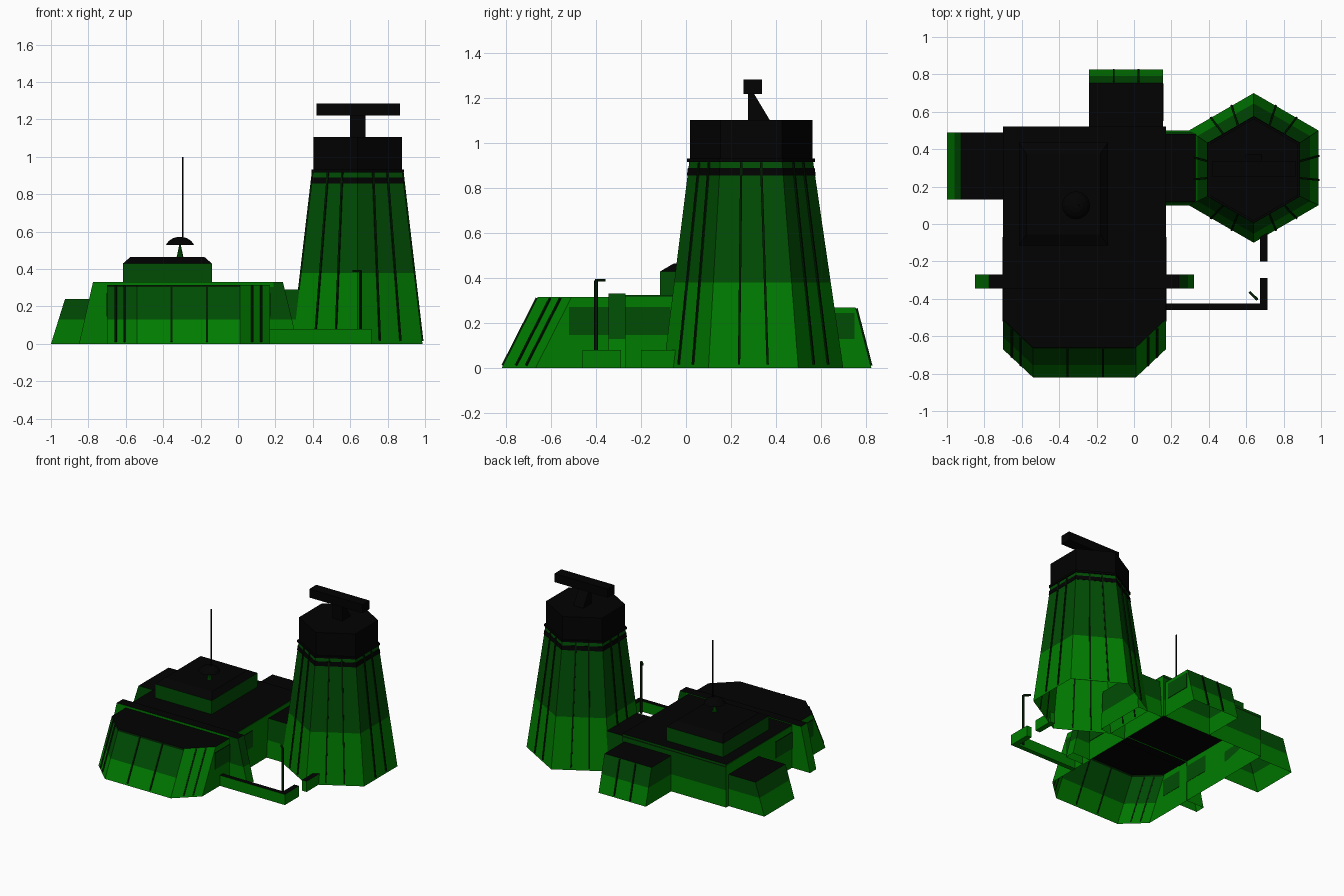
import bpy, bmesh, math
from mathutils import Vector

if "Cube" in bpy.data.objects:
    bpy.data.objects.remove(bpy.data.objects["Cube"])


def material(name, rgb):
    m = bpy.data.materials.new(name)
    m.diffuse_color = (*rgb, 1)
    m.use_nodes = True
    m.node_tree.nodes["Principled BSDF"].inputs["Base Color"].default_value = m.diffuse_color
    return m


LIGHT, DARK, BLACK, RIB = range(4)
MATS = [material("light green", (0.0, 0.20, 0.0)),
        material("dark green", (0.0, 0.073, 0.001)),
        material("black", (0.0005, 0.0005, 0.0005)),
        material("rib green", (0.0, 0.012, 0.0))]


def finish(name, bm):
    me = bpy.data.meshes.new(name)
    bm.to_mesh(me)
    bm.free()
    for m in MATS:
        me.materials.append(m)
    ob = bpy.data.objects.new(name, me)
    bpy.context.collection.objects.link(ob)
    return ob


def loft(name, rings, bands, top=BLACK, bottom=None):
    """Stack counter-clockwise rings of points; one colour per band, optional caps."""
    bm = bmesh.new()
    vs = [[bm.verts.new(p) for p in r] for r in rings]
    n = len(vs[0])
    for a, b, mat in zip(vs, vs[1:], bands):
        for i in range(n):
            j = (i + 1) % n
            bm.faces.new((a[i], a[j], b[j], b[i])).material_index = mat
    if top is not None:
        bm.faces.new(vs[-1]).material_index = top
    if bottom is not None:
        bm.faces.new(vs[0][::-1]).material_index = bottom
    bm.normal_update()
    return finish(name, bm)


def rect(x0, x1, y0, y1, z):
    return [(x0, y0, z), (x1, y0, z), (x1, y1, z), (x0, y1, z)]


def box(name, x0, x1, y0, y1, z0, z1, side=BLACK, top=BLACK, bottom=None):
    return loft(name, [rect(x0, x1, y0, y1, z0), rect(x0, x1, y0, y1, z1)],
                [side], top, side if bottom is None else bottom)


def between(r0, r1, t):
    return [tuple(Vector(a).lerp(Vector(b), t)) for a, b in zip(r0, r1)]


def wing(name, low, high, split, bands=(LIGHT, DARK)):
    """Tapered annex, open below, with two-tone walls and a black roof."""
    t = split / high[0][2]
    return loft(name, [low, between(low, high, t), high], bands)


def recolor(ob, test, mat):
    for f in ob.data.polygons:
        if test(f):
            f.material_index = mat


def rib(name, p, q, out, width=0.010, depth=0.007):
    """Thin strip lying on a wall from p up to q."""
    p, q = Vector(p), Vector(q)
    out = Vector(out).normalized()
    side = (q - p).cross(out).normalized() * width / 2

    def ring(c):
        return [c - side - out * .003, c - side + out * depth,
                c + side + out * depth, c + side - out * .003]
    ob = loft(name, [ring(p), ring(q)], [RIB], RIB, RIB)
    bm = bmesh.new()
    bm.from_mesh(ob.data)
    bmesh.ops.recalc_face_normals(bm, faces=bm.faces)
    bm.to_mesh(ob.data)
    bm.free()


# Main hall with a sloping, chamfered front
def hall_ring(z):
    s = 0.16 * z / 0.315
    return [(-0.70, 0.52, z), (-0.70, -0.67 + s, z), (-0.54, -0.82 + s, z),
            (0.01, -0.82 + s, z), (0.17, -0.67 + s, z), (0.17, 0.52, z)]


hall = loft("main_hall", [hall_ring(z) for z in (0, 0.13, 0.303, 0.315)],
            [LIGHT, DARK, RIB])
recolor(hall, lambda f: abs(f.normal.x) > 0.9, LIGHT)
recolor(hall, lambda f: f.normal.x > 0.4, LIGHT)

# Ribs on the sloping front and its chamfers
lo, hi = hall_ring(0.01), hall_ring(0.31)
for i, fracs in ((1, (0.3, 0.6)), (2, (0.335, 0.68)), (3, (0.4, 0.7))):
    for t in fracs:
        p, q = (Vector(r[i]).lerp(Vector(r[i + 1]), t) for r in (lo, hi))
        n = (Vector(lo[i + 1]) - Vector(lo[i])).cross(q - p)
        rib("hall_rib", p, q, n)

# Dark side panels, roof slab and the cross beam with its buttresses
box("right_panel", 0.168, 0.174, -0.52, -0.07, 0.147, 0.272, DARK)
box("left_panel", -0.704, -0.698, -0.52, -0.07, 0.147, 0.272, DARK)
box("roof_slab", -0.70, 0.17, -0.28, 0.52, 0.312, 0.326, DARK, BLACK, BLACK)
box("cross_beam", -0.72, 0.19, -0.345, -0.27, 0.305, 0.332, LIGHT, BLACK, BLACK)
wing("right_buttress", rect(0.165, 0.32, -0.345, -0.27, 0),
     rect(0.165, 0.24, -0.345, -0.27, 0.332), 0.13)
wing("left_buttress", rect(-0.85, -0.695, -0.345, -0.27, 0),
     rect(-0.775, -0.695, -0.345, -0.27, 0.332), 0.13, (LIGHT, LIGHT))

# Side and rear annexes, and the passage to the tower
wing("left_annex", rect(-1.0, -0.70, 0.13, 0.49, 0),
     rect(-0.925, -0.70, 0.13, 0.49, 0.24), 0.13)
rear = wing("rear_annex", rect(-0.24, 0.155, 0.52, 0.825, 0),
            rect(-0.24, 0.155, 0.52, 0.755, 0.27), 0.13)
recolor(rear, lambda f: f.normal.x > 0.9, LIGHT)
box("rear_annex_panel", 0.153, 0.159, 0.55, 0.75, 0.13, 0.245, DARK)
wing("tower_passage", rect(0.17, 0.38, 0.10, 0.50, 0),
     rect(0.17, 0.38, 0.12, 0.48, 0.29), 0.13)
for x in (-0.108, 0.025):
    rib("rear_rib", (x, 0.823, 0.01), (x, 0.757, 0.265), (0, 1, 0.26))

# Upper house with bevelled black roof
loft("upper_house", [rect(-0.615, -0.14, -0.115, 0.435, 0.32),
                     rect(-0.615, -0.14, -0.115, 0.435, 0.43),
                     rect(-0.575, -0.18, -0.055, 0.375, 0.465)], [DARK, BLACK])


# Regular polygon ring
def ngon(cx, cy, r, z, n=6, turn=math.pi / 2):
    return [(cx + r * math.cos(turn + 2 * math.pi * i / n),
             cy + r * math.sin(turn + 2 * math.pi * i / n), z) for i in range(n)]


# Dome on a small cone, and whip antenna
loft("dome_stand", [ngon(-0.31, 0.10, 0.018, 0.464, 8),
                    ngon(-0.31, 0.10, 0.003, 0.535, 8)], [DARK], DARK)
loft("dome", [ngon(-0.31, 0.10, 0.075 * c, z, 16) for c, z in
              ((1, 0.53), (0.8, 0.55), (0.5, 0.565), (0.2, 0.571))],
     [BLACK] * 3, BLACK, BLACK)
loft("antenna", [ngon(-0.295, 0.10, 0.005, 0.565), ngon(-0.295, 0.10, 0.005, 1.0)],
     [BLACK], BLACK, BLACK)

# Hexagonal tower, leaning very slightly forward as it narrows
TX, TY = 0.64, 0.29


def tower_ring(z, grow=0.0):
    return ngon(TX, 0.30 - 0.01 * z / 0.93, 0.40 - 0.126 * z / 0.93 + grow, z)


loft("tower", [tower_ring(z) for z in (0, 0.38, 0.93)], [LIGHT, DARK], None)
loft("tower_lower_band", [tower_ring(0.857, 0.003), tower_ring(0.89, 0.003)],
     [BLACK], BLACK, BLACK)
loft("tower_ring", [ngon(TX, TY, 0.285, 0.917), ngon(TX, TY, 0.285, 0.933)],
     [BLACK], BLACK, BLACK)
loft("tower_head", [ngon(TX, TY, 0.273, 0.93), ngon(TX, TY, 0.273, 1.105)], [BLACK])
lo, hi = tower_ring(0.015), tower_ring(0.915)
for i in range(6):
    j = (i + 1) % 6
    for t in (0.34, 0.66):
        p, q = (Vector(r[i]).lerp(Vector(r[j]), t) for r in (lo, hi))
        rib("tower_rib", p, q, (Vector(lo[j]) - Vector(lo[i])).cross(q - p))

# Radar bar on a wedge post
loft("radar_post", [rect(0.60, 0.683, 0.275, 0.375, 1.10),
                    rect(0.60, 0.683, 0.275, 0.30, 1.225)], [BLACK])
box("radar_bar", 0.42, 0.865, 0.255, 0.338, 1.22, 1.285)

# Low yard walls with black tops
box("front_wall", 0.165, 0.675, -0.46, -0.425, 0, 0.08, LIGHT)
box("corner_wall", 0.675, 0.715, -0.46, -0.29, 0, 0.08, LIGHT)
box("gate_wall", 0.675, 0.715, -0.20, -0.04, 0, 0.08, LIGHT)

# Lamp post with a diagonal arm
loft("lamp_post", [ngon(0.655, -0.40, 0.009, 0), ngon(0.655, -0.40, 0.009, 0.39)],
     [RIB], RIB, RIB)
rib("lamp_arm", (0.655, -0.40, 0.388), (0.617, -0.363, 0.388), (0, 0, 1), 0.014, 0.008)
